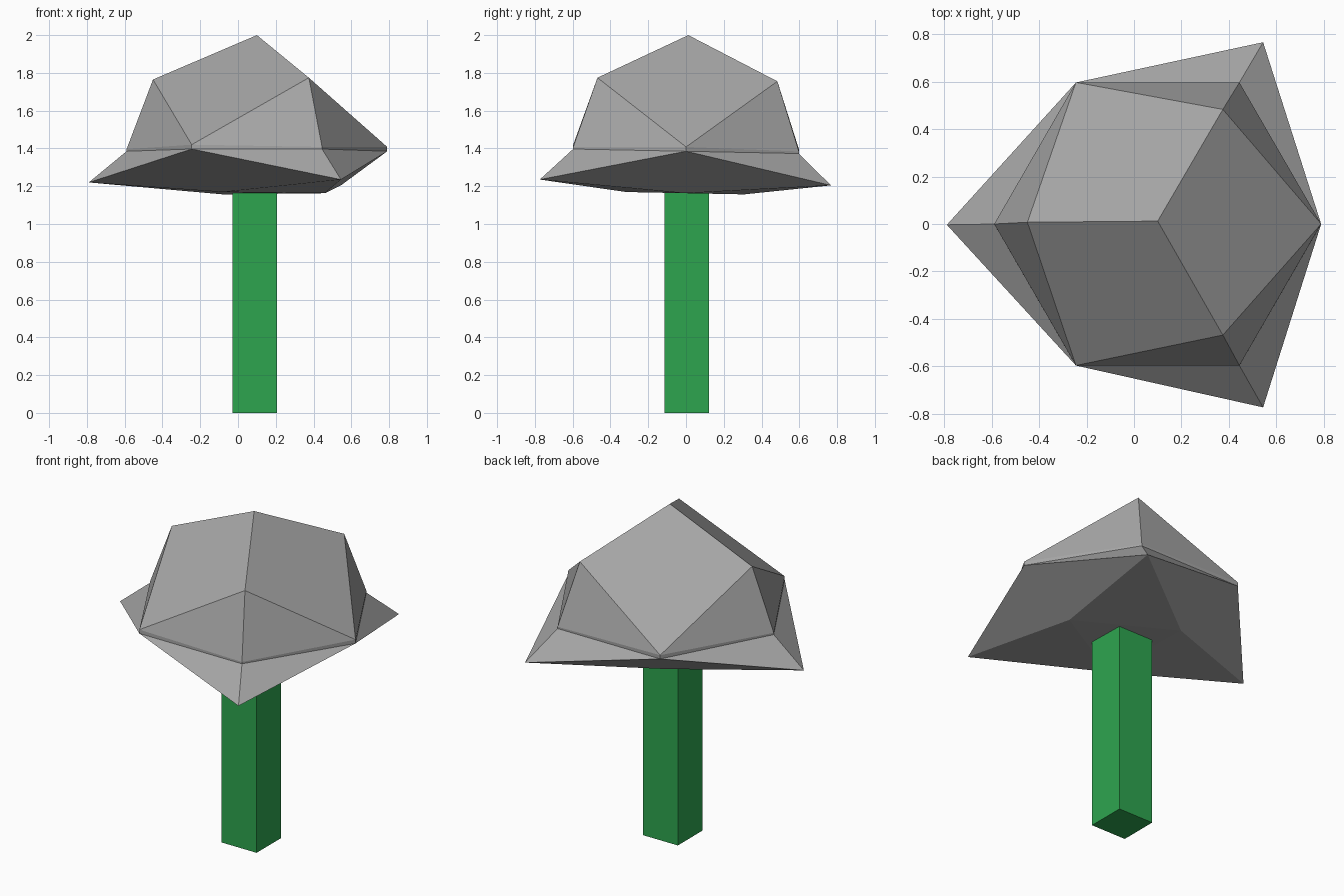
import bpy, bmesh
from math import sin, cos, radians

if "Cube" in bpy.data.objects:
    bpy.data.objects.remove(bpy.data.objects["Cube"], do_unlink=True)


def material(name, color):
    m = bpy.data.materials.new(name)
    m.use_nodes = True
    m.diffuse_color = color
    m.node_tree.nodes["Principled BSDF"].inputs["Base Color"].default_value = color
    return m


def add_object(name, bm, mat):
    bmesh.ops.recalc_face_normals(bm, faces=bm.faces)
    mesh = bpy.data.meshes.new(name)
    bm.to_mesh(mesh)
    bm.free()
    mesh.materials.append(mat)
    ob = bpy.data.objects.new(name, mesh)
    bpy.context.collection.objects.link(ob)
    return ob


grey = material("cap grey", (0.38, 0.38, 0.38, 1))
green = material("stem green", (0.027, 0.376, 0.078, 1))

# Stem: a plain square post
bm = bmesh.new()
bmesh.ops.create_cube(bm, size=1)
bmesh.ops.scale(bm, vec=(0.235, 0.235, 1.18), verts=bm.verts)
bmesh.ops.translate(bm, vec=(0.088, 0.003, 0.59), verts=bm.verts)
add_object("stem", bm, green)

# Cap: three-sided faceted dome over a pointed brim, modelled around its rim centre
bm = bmesh.new()


def ring(radius, z, start):
    return [bm.verts.new((radius * cos(radians(start + 120 * i)),
                          radius * sin(radians(start + 120 * i)), z)) for i in range(3)]


apex = bm.verts.new((0, 0, 0.61))
shoulder = ring(0.55, 0.375, 60)
valley_top = ring(0.69, 0.018, 0)
ridge_top = ring(0.69, 0.006, 60)
valley_low = ring(0.69, -0.005, 0)
ridge_low = ring(0.69, -0.005, 60)
tip = ring(0.89, -0.17, 60)
base = ring(0.36, -0.227, 0)

for i in range(3):
    j = (i + 1) % 3
    k = i - 1
    for face in (
        (apex, shoulder[k], valley_top[i], shoulder[i]),          # dome top
        (shoulder[i], valley_top[i], ridge_top[i]),               # dome sides
        (shoulder[i], ridge_top[i], valley_top[j]),
        (valley_top[i], valley_low[i], ridge_low[i], ridge_top[i]),   # thin rim band
        (ridge_top[i], ridge_low[i], valley_low[j], valley_top[j]),
        (valley_low[i], tip[i], ridge_low[i]),                    # brim points
        (ridge_low[i], tip[i], valley_low[j]),
        (valley_low[i], base[i], tip[i]),                         # underside
        (tip[i], base[j], valley_low[j]),
        (tip[i], base[i], base[j]),
    ):
        bm.faces.new(face)
bm.faces.new(base)

cap = add_object("cap", bm, grey)
cap.location = (0.1, 0, 1.39)
cap.rotation_euler.x = -0.02
